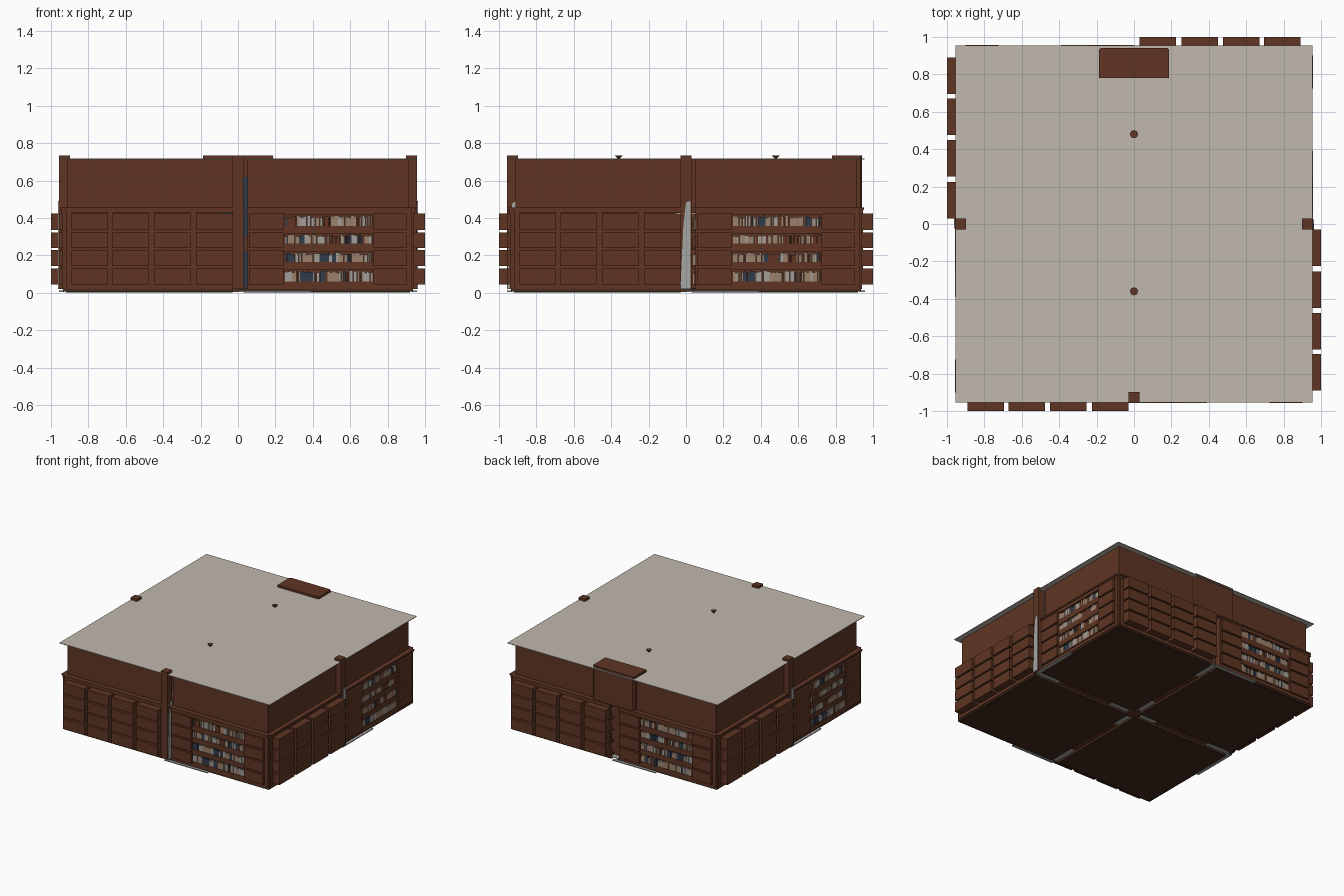
import bpy, bmesh, math, random
from mathutils import Matrix, Vector

if "Cube" in bpy.data.objects:
    bpy.data.objects.remove(bpy.data.objects["Cube"])

random.seed(4)


def mat(name, rgb):
    m = bpy.data.materials.new(name)
    m.diffuse_color = (*rgb, 1)
    m.use_nodes = True
    m.node_tree.nodes["Principled BSDF"].inputs["Base Color"].default_value = m.diffuse_color
    return m


WOOD = mat("wood", (0.115, 0.036, 0.017))
DARK = mat("dark_wood", (0.06, 0.024, 0.013))
PLASTER = mat("ceiling_plaster", (0.53, 0.48, 0.43))
GREY = mat("grey_stone", (0.38, 0.38, 0.37))
TAN = mat("tan_book", (0.33, 0.22, 0.15))
PALE = mat("pale_book", (0.36, 0.34, 0.31))
NAVY = mat("navy_book", (0.03, 0.045, 0.07))
BOOKS = [TAN, TAN, TAN, PALE, PALE, NAVY, WOOD]


class Part:
    """Collects boxes and prisms into one object."""

    def __init__(self, name, *mats):
        self.name, self.mats, self.bm = name, mats, bmesh.new()

    def box(self, x, y, z, turn=0, mi=0, open_inside=False):
        rot = Matrix.Rotation(turn * math.pi / 2, 4, 'Z')
        c = Vector(((x[0] + x[1]) / 2, (y[0] + y[1]) / 2, (z[0] + z[1]) / 2))
        s = Matrix.Diagonal((x[1] - x[0], y[1] - y[0], z[1] - z[0], 1))
        vs = bmesh.ops.create_cube(self.bm, size=1, matrix=Matrix.Translation(c) @ s)['verts']
        faces = {f for v in vs for f in v.link_faces}
        for f in faces:
            f.material_index = mi
        if open_inside:
            self.bm.normal_update()
            inner = [f for f in faces if f.normal.y > 0.9]
            bmesh.ops.delete(self.bm, geom=inner, context='FACES_ONLY')
        bmesh.ops.transform(self.bm, matrix=rot, verts=vs)

    def prism(self, pts, push):
        f = self.bm.faces.new([self.bm.verts.new(p) for p in pts])
        r = bmesh.ops.extrude_face_region(self.bm, geom=[f])
        vs = [g for g in r['geom'] if isinstance(g, bmesh.types.BMVert)]
        bmesh.ops.translate(self.bm, verts=vs, vec=push)
        bmesh.ops.recalc_face_normals(self.bm, faces=self.bm.faces)

    def done(self):
        me = bpy.data.meshes.new(self.name)
        self.bm.to_mesh(me)
        self.bm.free()
        for m in self.mats:
            me.materials.append(m)
        ob = bpy.data.objects.new(self.name, me)
        bpy.context.collection.objects.link(ob)


ROWS = [(0.045, 0.13), (0.143, 0.228), (0.24, 0.323), (0.336, 0.423)]
SLOTS = [(0.06, 0.122), (0.163, 0.218), (0.262, 0.314), (0.358, 0.416)]
DEEP = [(-0.89, -0.695), (-0.67, -0.475), (-0.45, -0.255), (-0.225, -0.03)]
SIDES = [(0.06, 0.245), (0.725, 0.90)]

walls = Part("upper_walls", WOOD)
frame = Part("bookcase_frame", WOOD)
cubbies = Part("bookcase_cubbies", WOOD)
books = Part("books", *BOOKS)
floor = Part("floor_panels", DARK)
sills = Part("floor_edge_strips", GREY)


def fill_books(x0, x1, y, z0, z1, turn):
    x = x0
    kind = 0
    while x < x1 - 0.004:
        w = random.uniform(0.006, 0.013)
        if random.random() < 0.5:
            kind = random.randrange(len(BOOKS))
        h = (z1 - z0) * random.uniform(0.72, 0.97)
        books.box((x, min(x + w, x1)), y, (z0, z0 + h), turn, kind)
        x += w + 0.0008


for t in range(4):
    # upper wall panels either side of the middle slit
    for x in ((-0.912, -0.03), (0.05, 0.912)):
        walls.box(x, (-0.912, -0.90), (0.45, 0.715), t)
    # horizontal rails and cornice of both bookcases
    for x in ((-0.92, -0.03), (0.05, 0.93)):
        frame.box(x, (-0.945, -0.89), (0.425, 0.445), t)
        frame.box((x[0] - 0.005, x[1]), (-0.952, -0.885), (0.443, 0.455), t)
        frame.box(x, (-0.94, -0.89), (0.02, 0.047), t)
    # blank half: deep cubbies with uprights between
    xs = [-0.92] + [v for c in DEEP for v in c]
    for a, b in zip(xs[0::2], xs[1::2]):
        frame.box((a, b), (-0.94, -0.89), (0.02, 0.44), t)
    for k in range(3):
        frame.box((-0.9, -0.03), (-0.94, -0.89), (ROWS[k][1], ROWS[k + 1][0]), t)
    for c in DEEP:
        for r in ROWS:
            cubbies.box(c, (-1.0, -0.93), r, t, open_inside=True)
            fill_books(c[0] + 0.005, c[1] - 0.005, (-0.975, -0.915), r[0] + 0.003, r[1] - 0.015, t)
    # open half: solid side columns with shallow panels
    for c, outer in zip(SIDES, ((0.05, 0.25), (0.72, 0.93))):
        frame.box(outer, (-0.94, -0.89), (0.02, 0.44), t)
        for r in ROWS:
            cubbies.box(c, (-0.958, -0.93), r, t)
    # open half: shelves, back board and visible books
    edges = [0.047] + [v for s in SLOTS for v in s] + [0.43]
    for a, b in zip(edges[0::2], edges[1::2]):
        frame.box((0.25, 0.72), (-0.945, -0.89), (a, b), t)
    frame.box((0.25, 0.72), (-0.922, -0.918), (0.04, 0.43), t)
    for s in SLOTS:
        fill_books(0.252, 0.718, (-0.942, -0.893), s[0], s[1], t)
    # floor quarter with narrow plinth, and pale strip at its edge
    floor.box((0.03, 0.935), (-0.935, -0.03), (0.006, 0.022), t)
    floor.box((0.03, 0.92), (-0.92, -0.03), (0.0, 0.008), t)
    sills.box((0.0, 0.39), (-0.957, -0.93), (0.005, 0.012), t)

for p in (walls, frame, cubbies, books, floor, sills):
    p.done()

# ceiling slab
roof = Part("ceiling", PLASTER)
roof.box((-0.955, 0.955), (-0.955, 0.955), (0.712, 0.717))
roof.done()

# posts in the middle of three sides
posts = Part("middle_posts", WOOD)
posts.box((-0.03, 0.03), (-0.957, -0.897), (0.02, 0.735))
for s in (-1, 1):
    posts.box((s * 0.927 - 0.03, s * 0.927 + 0.03), (-0.03, 0.03), (0.02, 0.735))
posts.done()

# chimney breast on the back side, with dark hearth facing inward
chimney = Part("chimney_breast", WOOD, NAVY)
chimney.prism([(-0.187, 0.78, 0.45), (0.187, 0.78, 0.45), (0.187, 0.932, 0.45),
               (0.175, 0.942, 0.45), (-0.175, 0.942, 0.45), (-0.187, 0.932, 0.45)], (0, 0, 0.285))
chimney.box((-0.187, 0.187), (0.78, 0.89), (0.02, 0.45))
chimney.box((-0.1, 0.1), (0.772, 0.781), (0.03, 0.22), mi=1)
chimney.box((-0.1, 0.1), (0.772, 0.781), (0.3, 0.62), mi=1)
chimney.done()

# tapered grey curtains beside the posts
drapes = Part("grey_drapes", GREY)
for s in (-1, 1):
    drapes.prism([(s * 0.957, -0.03 * s, 0.02), (s * 0.957, 0.025 * s, 0.02),
                  (s * 0.957, 0.025 * s, 0.49), (s * 0.957, 0.0, 0.485),
                  (s * 0.957, -0.014 * s, 0.36)], (s * 0.005, 0, 0))
drapes.prism([(0.031, -0.955, 0.02), (0.031, -0.90, 0.02), (0.031, -0.905, 0.49),
              (0.031, -0.928, 0.48), (0.031, -0.945, 0.38)], (0.006, 0, 0))
drapes.done()

# walkway strips above the floor gaps
walk = Part("walkways", GREY, WOOD)
for t in range(4):
    walk.box((-0.035, 0.035), (-0.93, -0.72), (0.018, 0.024), t)
    walk.box((-0.035, 0.035), (-0.72, -0.22), (0.018, 0.024), t, 1)
    walk.box((-0.035, 0.035), (-0.22, -0.03), (0.018, 0.024), t)
walk.done()


def cone(name, r1, r2, depth, loc, m, sides=8):
    bpy.ops.mesh.primitive_cone_add(vertices=sides, radius1=r1, radius2=r2, depth=depth, location=loc)
    ob = bpy.context.object
    ob.name = name
    ob.data.materials.append(m)


# central medallion and ceiling lamp mounts
cone("centre_medallion", 0.055, 0.055, 0.02, (0, 0, 0.014), WOOD)
for y in (-0.36, 0.48):
    cone("lamp_mount", 0.004, 0.022, 0.02, (0, y, 0.725), WOOD)
